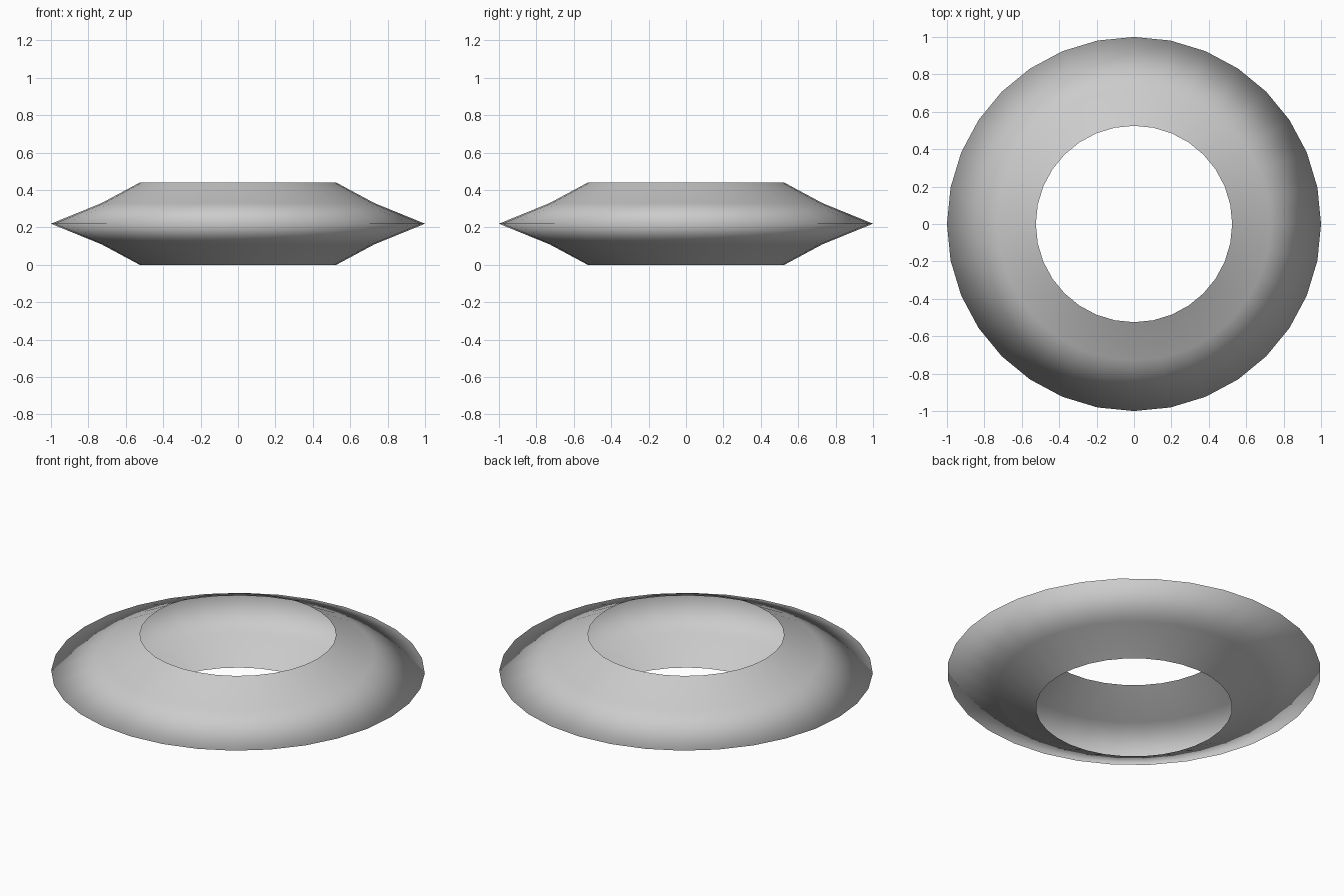
import bpy
import bmesh
from math import cos, sin, tau

if "Cube" in bpy.data.objects:
    bpy.data.objects.remove(bpy.data.objects["Cube"])

SIDES = 32
# (radius, height) from the lower opening, over the outer rim, to the upper opening
PROFILE = [(0.525, 0.0), (0.73, 0.11), (1.0, 0.22), (0.73, 0.33), (0.525, 0.44)]


def lathe(name, profile, sides):
    """Turn an open profile around z into a smooth, thin shell."""
    bm = bmesh.new()
    rings = [[bm.verts.new((r * cos(tau * i / sides), r * sin(tau * i / sides), z))
              for i in range(sides)] for r, z in profile]
    for low, high in zip(rings, rings[1:]):
        for i in range(sides):
            j = (i + 1) % sides
            face = bm.faces.new((low[i], low[j], high[j], high[i]))
            face.smooth = True
    mesh = bpy.data.meshes.new(name)
    bm.to_mesh(mesh)
    bm.free()
    obj = bpy.data.objects.new(name, mesh)
    bpy.context.collection.objects.link(obj)
    return obj


# Hollow ring shell, open towards the central hole
lathe("ring_shell", PROFILE, SIDES)
